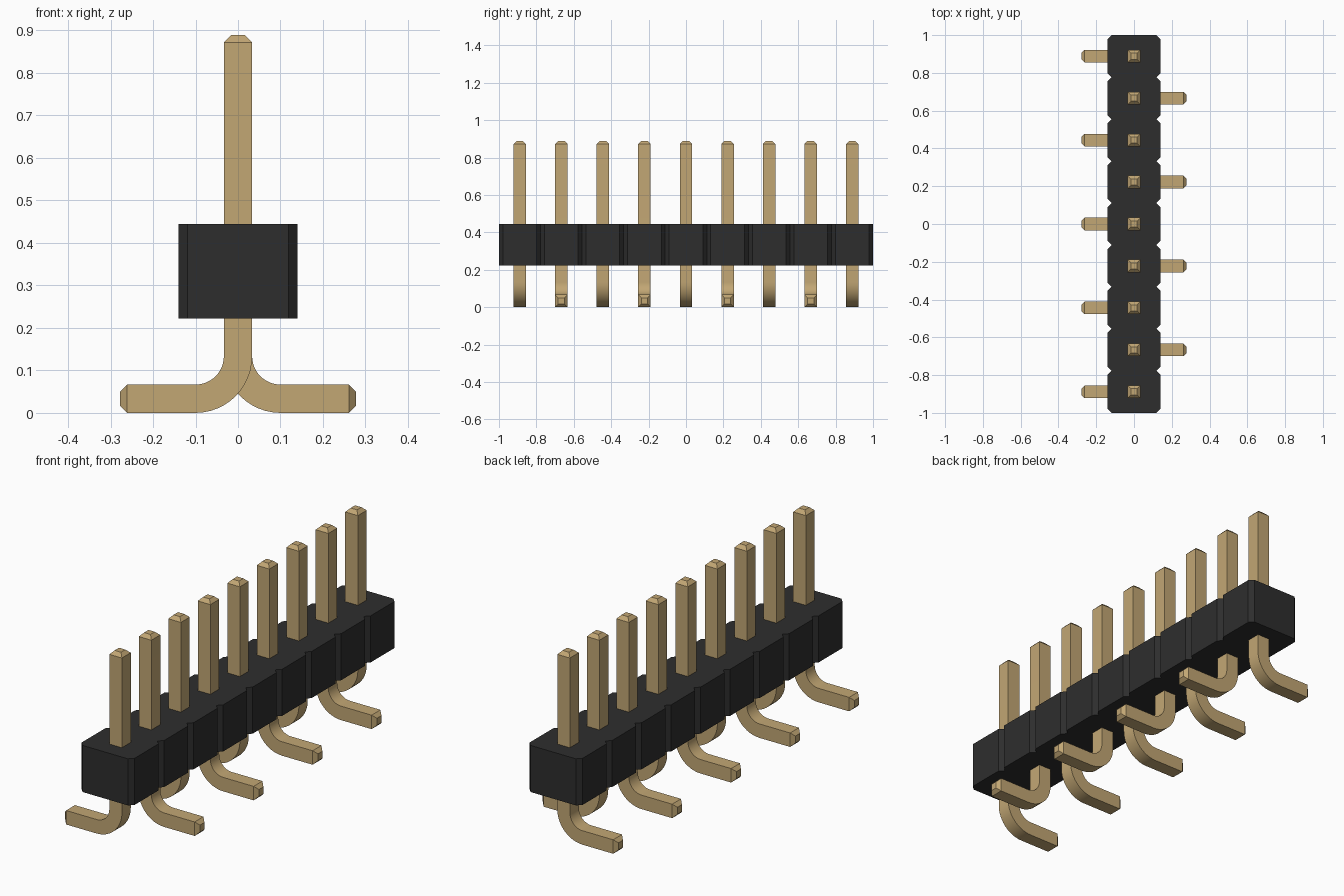
import bpy, bmesh, math
from mathutils import Vector

cube = bpy.data.objects.get("Cube")
if cube:
    bpy.data.objects.remove(cube, do_unlink=True)

COUNT = 9
PITCH = 2 / COUNT
BODY_LOW, BODY_HIGH = PITCH, 2 * PITCH
BODY_HALF, NOTCH = 0.14, 0.021
PIN_HALF, TIP_HALF, CHAMFER = 0.0333, 0.0167, 0.0167
PIN_TOP, FOOT_END = 4 * PITCH, 0.278
BEND = 0.1          # centre-line bend radius


def material(name, colour):
    mat = bpy.data.materials.new(name)
    mat.use_nodes = True
    mat.diffuse_color = (*colour, 1)
    mat.node_tree.nodes["Principled BSDF"].inputs["Base Color"].default_value = (*colour, 1)
    return mat


gold = material("gold metal", (0.54, 0.385, 0.175))
black = material("black plastic", (0.027, 0.027, 0.027))


def finish(name, bm, mat, smooth=False):
    bmesh.ops.recalc_face_normals(bm, faces=bm.faces)
    mesh = bpy.data.meshes.new(name)
    bm.to_mesh(mesh)
    bm.free()
    mesh.materials.append(mat)
    obj = bpy.data.objects.new(name, mesh)
    bpy.context.collection.objects.link(obj)
    if smooth:
        bpy.ops.object.select_all(action='DESELECT')
        obj.select_set(True)
        bpy.context.view_layer.objects.active = obj
        bpy.ops.object.shade_smooth_by_angle(angle=math.radians(30))
    return obj


# Housing: notched outline extruded upwards
def make_housing():
    side = [(BODY_HALF - NOTCH, -1)]
    for i in range(COUNT):
        y = (i - (COUNT - 1) / 2) * PITCH
        flat = PITCH / 2 - NOTCH
        side += [(BODY_HALF, y - flat), (BODY_HALF, y + flat),
                 (BODY_HALF - NOTCH, y + PITCH / 2)]
    outline = side + [(-x, y) for x, y in reversed(side)]
    bm = bmesh.new()
    base = bm.faces.new([bm.verts.new((x, y, BODY_LOW)) for x, y in outline])
    top = bmesh.ops.extrude_face_region(bm, geom=[base])["geom"]
    verts = [v for v in top if isinstance(v, bmesh.types.BMVert)]
    bmesh.ops.translate(bm, verts=verts, vec=(0, 0, BODY_HIGH - BODY_LOW))
    return finish("housing", bm, black)


# Pin: square section swept down the post, round the bend and along the foot
def make_pin(name, y, side):
    z_mid = PIN_HALF
    across = Vector((1, 0, 0))
    up = Vector((0, 0, 1))
    stations = [((0, PIN_TOP), across, TIP_HALF),
                ((0, PIN_TOP - CHAMFER), across, PIN_HALF)]
    steps = 12
    for k in range(steps + 1):
        a = math.pi / 2 * k / steps
        centre = (BEND * (1 - math.cos(a)), z_mid + BEND * (1 - math.sin(a)))
        stations.append((centre, across * math.cos(a) + up * math.sin(a), PIN_HALF))
    stations += [((FOOT_END - CHAMFER, z_mid), up, PIN_HALF),
                 ((FOOT_END, z_mid), up, TIP_HALF)]
    bm = bmesh.new()
    rings = []
    for (x, z), normal, half in stations:
        ring = []
        for a, b in ((-1, -1), (1, -1), (1, 1), (-1, 1)):
            p = Vector((x, y, z)) + normal * a * half + Vector((0, b * half, 0))
            ring.append(bm.verts.new((p.x * side, p.y, p.z)))
        rings.append(ring)
    for r, s in zip(rings, rings[1:]):
        for i in range(4):
            j = (i + 1) % 4
            bm.faces.new((r[i], r[j], s[j], s[i]))
    bm.faces.new(rings[0])
    bm.faces.new(rings[-1])
    return finish(name, bm, gold, smooth=True)


make_housing()
for i in range(COUNT):
    make_pin(f"pin_{i + 1}", (i - (COUNT - 1) / 2) * PITCH, -1 if i % 2 == 0 else 1)
